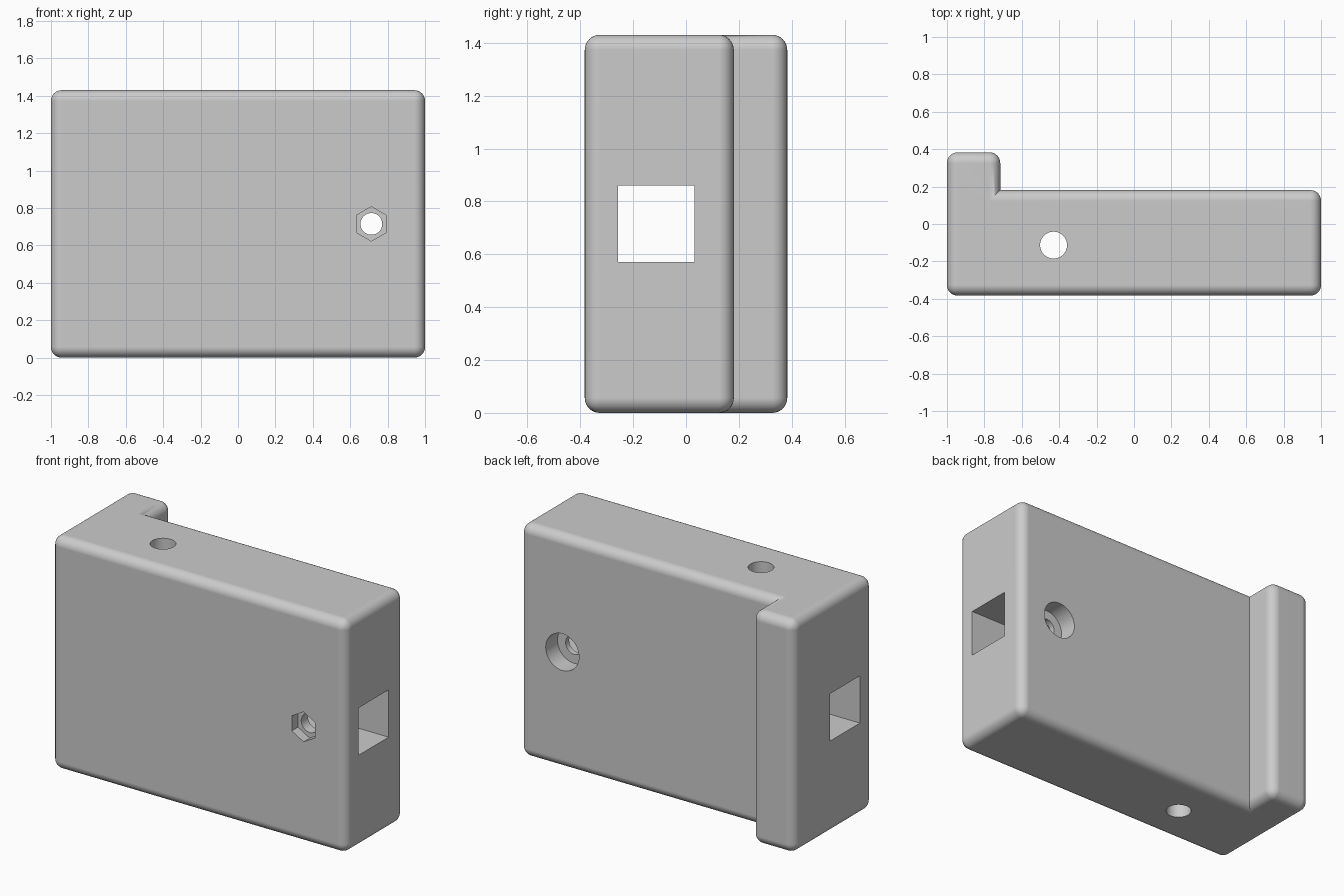
import bpy, bmesh
from math import pi
from mathutils import Matrix, Vector

cube = bpy.data.objects.get("Cube")
if cube:
    bpy.data.objects.remove(cube, do_unlink=True)

HEIGHT, ROUND = 1.43, 0.057
FRONT, BACK, LIP_BACK, LIP_X = -0.383, 0.181, 0.383, -0.715
MID = HEIGHT / 2
CHANNEL_Y = -0.113

grey = bpy.data.materials.new("light grey")
grey.use_nodes = True
grey.diffuse_color = (0.6, 0.6, 0.6, 1)
grey.node_tree.nodes["Principled BSDF"].inputs["Base Color"].default_value = (0.6, 0.6, 0.6, 1)


def add_object(name, bm):
    mesh = bpy.data.meshes.new(name)
    bmesh.ops.recalc_face_normals(bm, faces=bm.faces)
    bm.to_mesh(mesh)
    bm.free()
    mesh.materials.append(grey)
    obj = bpy.data.objects.new(name, mesh)
    bpy.context.collection.objects.link(obj)
    return obj


# L-shaped block, rounded on every edge except the inner corner
bm = bmesh.new()
outline = [(-1, FRONT), (1, FRONT), (1, BACK), (LIP_X, BACK), (LIP_X, LIP_BACK), (-1, LIP_BACK)]
base = bm.faces.new([bm.verts.new((x, y, 0)) for x, y in outline])
top = bmesh.ops.extrude_face_region(bm, geom=[base])["geom"]
bmesh.ops.translate(bm, vec=(0, 0, HEIGHT), verts=[v for v in top if isinstance(v, bmesh.types.BMVert)])
inner = Vector((LIP_X, BACK))
outer_edges = [e for e in bm.edges if any((v.co.xy - inner).length > 0.01 for v in e.verts)]
bmesh.ops.bevel(bm, geom=outer_edges, offset=ROUND, segments=8, profile=0.5, affect='EDGES')
block = add_object("block", bm)


def cut(name, bm):
    cutter = add_object(name, bm)
    mod = block.modifiers.new(name, 'BOOLEAN')
    mod.object, mod.operation, mod.solver = cutter, 'DIFFERENCE', 'EXACT'
    bpy.ops.object.modifier_apply(modifier=name)
    bpy.data.objects.remove(cutter, do_unlink=True)


def bore(name, radius, length, location, turn, sides=48):
    bm = bmesh.new()
    place = Matrix.Translation(location) @ turn
    bmesh.ops.create_cone(bm, cap_ends=True, segments=sides, radius1=radius, radius2=radius,
                          depth=length, matrix=place)
    cut(name, bm)


bpy.context.view_layer.objects.active = block
block.select_set(True)

# Square channel along the whole width
bm = bmesh.new()
bmesh.ops.create_cube(bm, size=1, matrix=Matrix.Translation((0, CHANNEL_Y, MID))
                      @ Matrix.Diagonal((3, 0.29, 0.29, 1)))
cut("square_channel", bm)

# Vertical hole, and a screw hole with nut pocket and head recess
upright = Matrix.Identity(4)
along_y = Matrix.Rotation(pi / 2, 4, 'X')
bore("vertical_hole", 0.072, 3, (-0.43, CHANNEL_Y, MID), upright)
bore("screw_hole", 0.058, 2, (0.713, 0, MID), along_y)
bore("nut_pocket", 0.092, 0.12, (0.713, FRONT, MID), along_y, 6)
bore("head_recess", 0.113, 0.23, (0.713, BACK, MID), along_y)

# Smooth rounded edges with flat sides
bpy.ops.object.shade_smooth_by_angle(angle=pi / 6)
weighted = block.modifiers.new("weighted_normals", 'WEIGHTED_NORMAL')
weighted.keep_sharp = True
